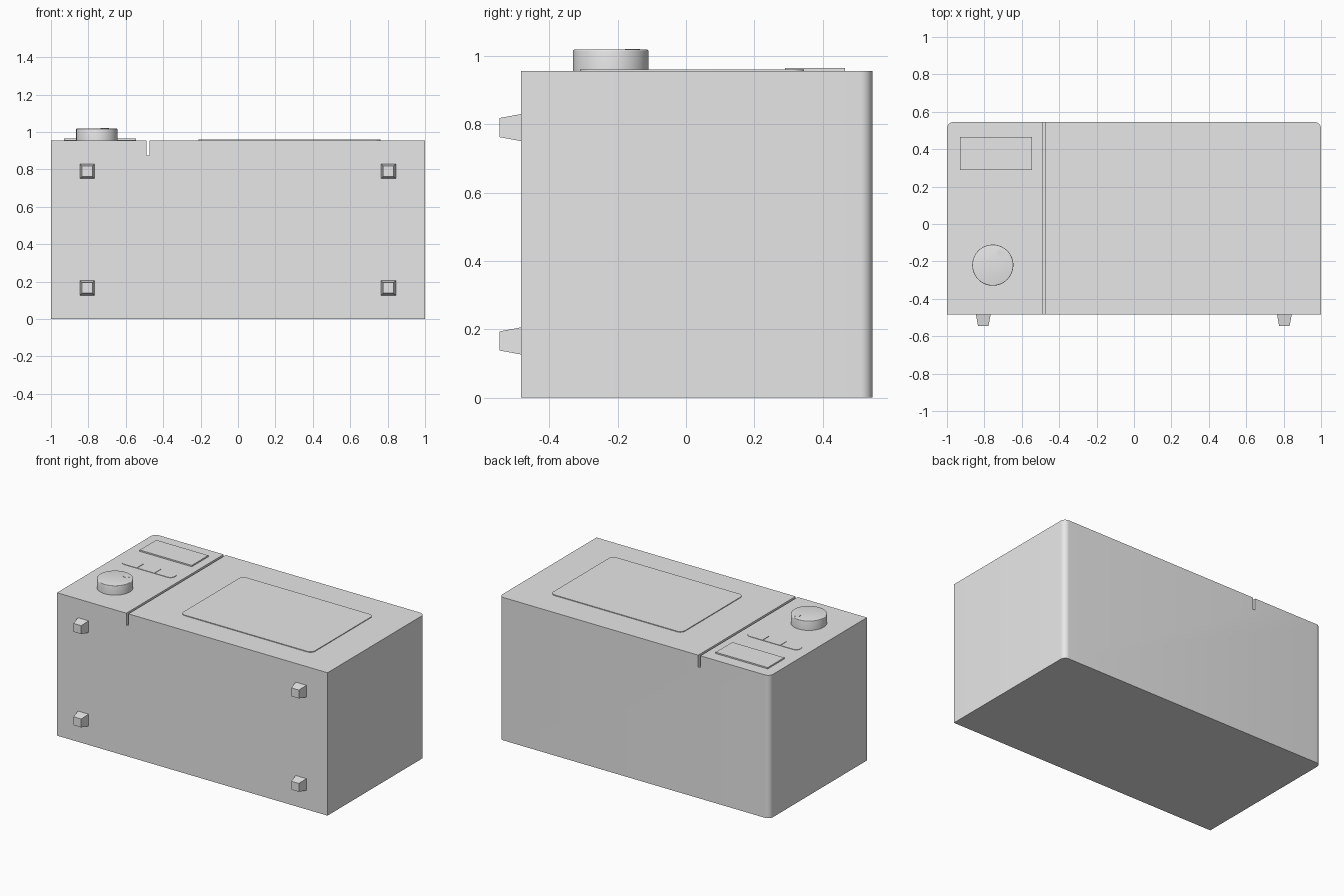
import bpy, bmesh, math
from mathutils import Vector

cube = bpy.data.objects.get("Cube")
if cube:
    bpy.data.objects.remove(cube, do_unlink=True)

# One plain material for the whole appliance
grey = bpy.data.materials.new("light_grey")
grey.use_nodes = True
COLOR = (0.8, 0.8, 0.8, 1)
grey.diffuse_color = COLOR
grey.node_tree.nodes["Principled BSDF"].inputs["Base Color"].default_value = COLOR

TOP, FRONT, BACK = 0.955, -0.483, 0.545


def finish(name, bm, smooth=True):
    bmesh.ops.recalc_face_normals(bm, faces=bm.faces)
    mesh = bpy.data.meshes.new(name)
    bm.to_mesh(mesh)
    bm.free()
    mesh.materials.append(grey)
    obj = bpy.data.objects.new(name, mesh)
    bpy.context.collection.objects.link(obj)
    if smooth:
        bpy.ops.object.select_all(action="DESELECT")
        obj.select_set(True)
        bpy.context.view_layer.objects.active = obj
        bpy.ops.object.shade_smooth_by_angle(angle=math.radians(35))
    return obj


def extrude(bm, points, offset):
    face = bm.faces.new([bm.verts.new(p) for p in points])
    new = bmesh.ops.extrude_face_region(bm, geom=[face])["geom"]
    verts = [g for g in new if isinstance(g, bmesh.types.BMVert)]
    bmesh.ops.translate(bm, verts=verts, vec=offset)


def round_edges(bm, edges, radius, segments):
    bmesh.ops.bevel(bm, geom=edges, offset=radius, segments=segments,
                    profile=0.5, affect="EDGES", clamp_overlap=True)


def upright(edge):
    d = edge.verts[1].co - edge.verts[0].co
    return abs(d.z) > 0.9 * d.length


def plate(name, x0, x1, y0, y1, height, radius=0, corners=None):
    """Thin raised panel on the top face, with chosen corners rounded."""
    bm = bmesh.new()
    z = TOP - 0.004
    extrude(bm, [(x0, y0, z), (x1, y0, z), (x1, y1, z), (x0, y1, z)],
            (0, 0, height + 0.004))
    if radius:
        middle = (x0 + x1) / 2
        edges = [e for e in bm.edges if upright(e) and
                 (corners is None or (e.verts[0].co.x - middle) * corners > 0)]
        round_edges(bm, edges, radius, 6)
    return finish(name, bm)


# Body: profile with the door gap, drawn front to back, rear corners rounded
bm = bmesh.new()
gap_l, gap_r, gap_z = -0.488, -0.472, 0.875
profile = [(-1, 0), (1, 0), (1, TOP), (gap_r, TOP), (gap_r, gap_z),
           (gap_l, gap_z), (gap_l, TOP), (-1, TOP)]
extrude(bm, [(x, FRONT, z) for x, z in profile], (0, BACK - FRONT, 0))
rear = [e for e in bm.edges if upright(e) and
        all(v.co.y > 0.5 and abs(v.co.x) > 0.99 for v in e.verts)]
round_edges(bm, rear, 0.035, 8)
finish("body", bm)

# Door window and control display
plate("door_window", -0.21, 0.763, -0.31, 0.345, 0.005, 0.035)
plate("display", -0.93, -0.545, 0.29, 0.465, 0.009)

# Row of three buttons, outer ends rounded
for i, side in enumerate((-1, 0, 1)):
    x0 = -0.93 + i * 0.13
    plate(f"button_{i + 1}", x0, x0 + 0.125, 0.08, 0.15, 0.003,
          0.034 if side else 0, side or None)

# Knob with a small round dimple in its top
CENTRE, RADIUS, KNOB_TOP = Vector((-0.755, -0.22, 0)), 0.11, 1.018


def circle(c, r, z, n):
    return [(c.x + r * math.cos(math.tau * i / n),
             c.y + r * math.sin(math.tau * i / n), z) for i in range(n)]


bm = bmesh.new()
extrude(bm, circle(CENTRE, RADIUS, TOP - 0.004, 64),
        (0, 0, KNOB_TOP - TOP + 0.004))
rim = [e for e in bm.edges if all(v.co.z > KNOB_TOP - 0.001 for v in e.verts)]
round_edges(bm, rim, 0.004, 3)
finish("knob", bm)

bm = bmesh.new()
extrude(bm, circle(CENTRE + Vector((0.043, 0.063, 0)), 0.022, KNOB_TOP - 0.01, 32),
        (0, 0, 0.012))
finish("knob_marker", bm)

# Four tapered feet on the front face
for side, x in (("right", -0.806), ("left", 0.804)):
    for level, z in (("lower", 0.166), ("upper", 0.79)):
        bm = bmesh.new()
        rings = []
        for half, y in ((0.04, FRONT + 0.003), (0.028, -0.545)):
            rings.append([bm.verts.new((x + sx * half, y, z + sz * half))
                          for sx, sz in ((-1, -1), (1, -1), (1, 1), (-1, 1))])
        for ring in rings:
            bm.faces.new(ring)
        for i in range(4):
            j = (i + 1) % 4
            bm.faces.new((rings[0][i], rings[0][j], rings[1][j], rings[1][i]))
        finish(f"{side}_{level}_foot", bm, smooth=False)
